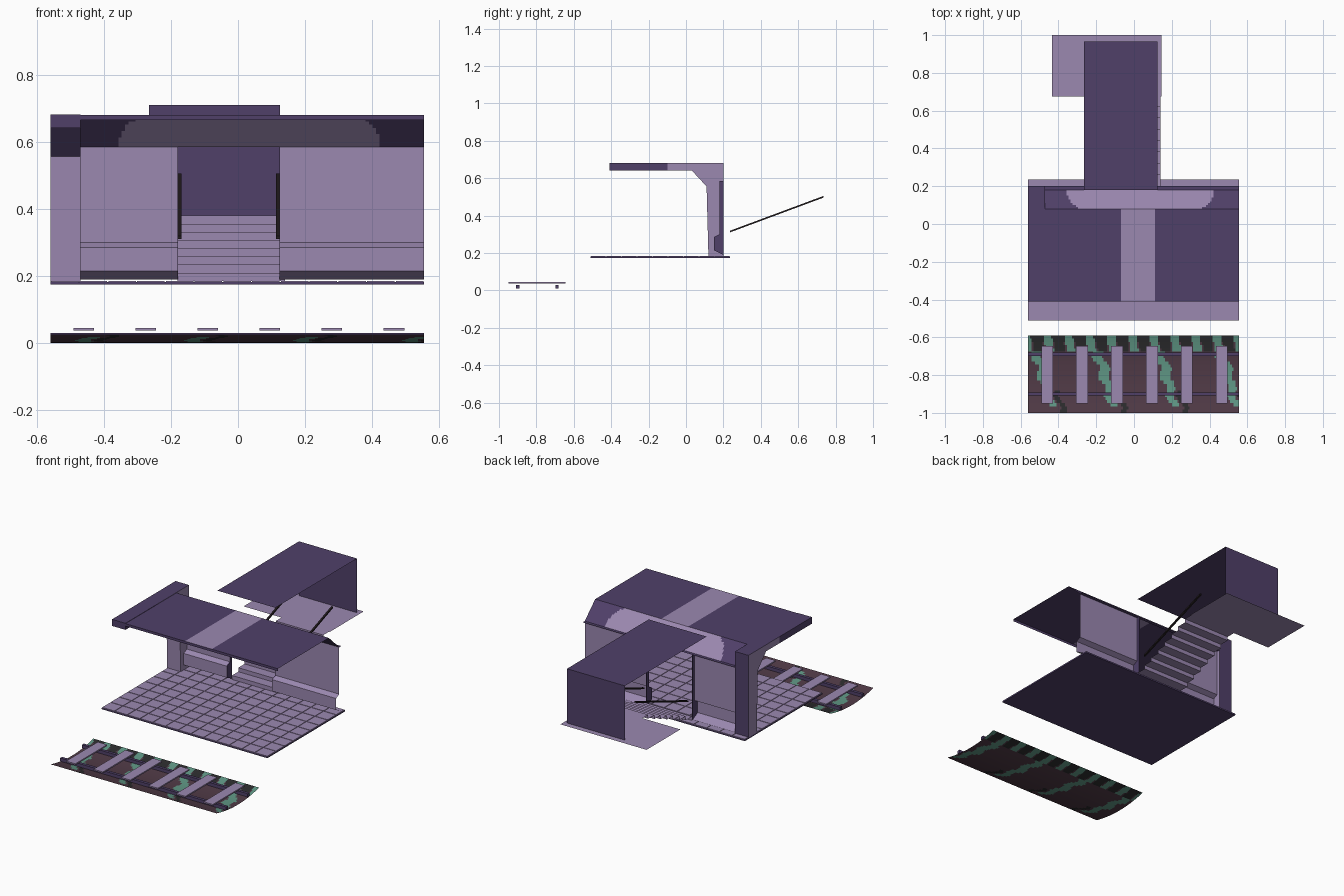
import bpy, bmesh, math
from mathutils import Vector

if "Cube" in bpy.data.objects:
    bpy.data.objects.remove(bpy.data.objects["Cube"])

def mat(name, rgb):
    m = bpy.data.materials.new(name)
    m.diffuse_color = (*rgb, 1)
    m.use_nodes = True
    m.node_tree.nodes["Principled BSDF"].inputs["Base Color"].default_value = m.diffuse_color
    return m

MAUVE = mat("mauve", (.328, .246, .434))
PURPLE = mat("deep_purple", (.080, .051, .141))
BROWN = mat("gravel_brown", (.080, .042, .061))
TEAL = mat("teal", (.114, .305, .231))
CHAR = mat("charcoal", (.024, .024, .026))
BLACK = mat("rail_black", (.017, .012, .014))

X0, X1 = -.56, .555

def finish(name, bm, mats, rule=None):
    bm.normal_update()
    if rule:
        for f in bm.faces:
            f.material_index = rule(f.calc_center_median(), f.normal)
    me = bpy.data.meshes.new(name)
    bm.to_mesh(me)
    bm.free()
    for m in mats:
        me.materials.append(m)
    ob = bpy.data.objects.new(name, me)
    bpy.context.collection.objects.link(ob)
    return ob

def add_box(bm, a, b):
    c = (Vector(a) + Vector(b)) / 2
    r = bmesh.ops.create_cube(bm, size=1)
    for v in r["verts"]:
        v.co = Vector([v.co[i] * (b[i] - a[i]) + c[i] for i in range(3)])

def box(name, a, b, mats, rule=None):
    bm = bmesh.new()
    add_box(bm, a, b)
    return finish(name, bm, mats, rule)

def sheet(name, prof, x0, x1, mats, rule=None, nx=1):
    """open (y, z) profile swept along x"""
    bm = bmesh.new()
    rows = [[bm.verts.new((x0 + (x1 - x0) * i / nx, y, z)) for i in range(nx + 1)] for y, z in prof]
    for r, s in zip(rows, rows[1:]):
        for i in range(nx):
            bm.faces.new((r[i], r[i + 1], s[i + 1], s[i]))
    return finish(name, bm, mats, rule)

def solid(name, prof, x0, x1, mats, rule=None):
    """closed (y, z) profile extruded along x"""
    bm = bmesh.new()
    f = bm.faces.new([bm.verts.new((x0, y, z)) for y, z in prof])
    r = bmesh.ops.extrude_face_region(bm, geom=[f])
    vs = [g for g in r["geom"] if isinstance(g, bmesh.types.BMVert)]
    bmesh.ops.translate(bm, verts=vs, vec=(x1 - x0, 0, 0))
    bmesh.ops.recalc_face_normals(bm, faces=bm.faces[:])
    return finish(name, bm, mats, rule)

# gravel bed: shallow trough with repeating colour patches
def gravel_rule(c, n):
    x, y = c.x, c.y
    if y > -.68:
        w = math.sin(x * 2 * math.pi / .112 + 9 * y + 1.2)
        return 1 if w > .35 else (2 if w < -.1 or y > -.62 else 0)
    u = (x + .18 - .3 * (-.8 - y) + .012 * math.sin(y * 60)) % .325
    width = .055 if y > -.84 else .04
    if u < width and y > -.96:
        return 1
    return 2 if .055 < u < .085 and y < -.88 else 0

bed = []
for i in range(25):
    t = i / 24
    bed.append((-1 + .41 * t, .026 * (2 * t - 1) ** 2))
sheet("gravel_bed", bed, X0, X1, [BROWN, TEAL, CHAR], gravel_rule, 120)

# track rails and ties
for n, y in (("front_rail", -.9), ("back_rail", -.69)):
    box(n, (X0, y - .009, .01), (X1, y + .009, .03), [PURPLE])
bm = bmesh.new()
for i in range(6):
    x = -.46 + .185 * i
    add_box(bm, (x - .031, -.95, .037), (x + .031, -.645, .045))
finish("track_ties", bm, [MAUVE])

# platform slab and floor tiles
box("platform_slab", (X0, -.51, .174), (X1, .235, .182), [PURPLE, MAUVE],
    lambda c, n: 1 if n.z > .5 else 0)
bm = bmesh.new()
cols, rows = 13, 9
tw, td = (X1 - X0) / cols, .745 / rows
for i in range(cols):
    for j in range(rows):
        add_box(bm, (X0 + i * tw + .002, -.51 + j * td + .002, .181),
                (X0 + (i + 1) * tw - .002, -.51 + (j + 1) * td - .002, .185))
finish("floor_tiles", bm, [MAUVE])

# back walls with a bench-like plinth, either side of the stair opening
wall = [(.2, .19), (.15, .215), (.15, .285), (.18, .30), (.18, .585)]
jamb = wall + [(.2, .585)]
sheet("left_wall", wall, -.47, -.18, [MAUVE])
sheet("right_wall", wall, .125, X1, [MAUVE])
solid("left_jamb", jamb, -.184, -.179, [PURPLE])
solid("right_jamb", jamb, .124, .129, [PURPLE])
sheet("wall_cap", [(.18, .585), (.2, .585)], -.47, X1, [PURPLE])

# end pillar and its roof beam
pillar = [(.2, .18), (.2, .682), (-.1, .682), (-.1, .642), (.03, .642), (.11, .556), (.12, .18)]
solid("end_pillar", pillar, X0, -.47, [MAUVE, PURPLE],
      lambda c, n: 0 if abs(n.x) > .9 or n.y < -.9 else 1)
box("roof_beam", (X0, -.41, .642), (-.47, -.1, .682), [PURPLE])

# platform roof with a pale middle band, thin front edge and vaulted back slope
sheet("roof_left", [(-.41, .665), (-.41, .68), (.08, .68)], -.47, -.07, [PURPLE])
sheet("roof_middle", [(-.41, .665), (-.41, .68), (.08, .68)], -.07, .11, [PURPLE, MAUVE],
      lambda c, n: 1 if abs(n.z) > .5 else 0)
sheet("roof_right", [(-.41, .665), (-.41, .68), (.08, .68)], .11, X1, [PURPLE])

def slope_rule(c, n):
    t = (c.y - .08) / .1
    half = .385 * math.sqrt(max(0, 1 - (.75 - t) ** 2 * .55)) if t < .75 else .39
    return 1 if abs(c.x - .035) < half else 0

sheet("roof_back_slope", [(.08 + .01 * i, .68 - .0095 * i) for i in range(11)],
      -.47, X1, [PURPLE, MAUVE], slope_rule, 100)

# stairs as a stepped sheet, and the upper landing
steps, rise, run = 8, .195 / 8, .48 / 8
prof = [(.2, .185)]
for i in range(steps):
    z = .185 + rise * (i + 1)
    prof += [(.2 + run * i, z), (.2 + run * (i + 1), z)]
sheet("stairs", prof, -.18, .14, [MAUVE])
sheet("landing", [(.675, .38), (1, .38)], -.435, .145, [MAUVE])

# sloping handrails
hand = [(.235, .31), (.735, .496), (.735, .505), (.235, .319)]
solid("left_handrail", hand, -.18, -.169, [BLACK])
solid("right_handrail", hand, .113, .124, [BLACK])

# stair cover: flat roof and back wall
sheet("stair_cover", [(.18, .71), (.965, .71), (.965, .38)], -.265, .125, [PURPLE])
